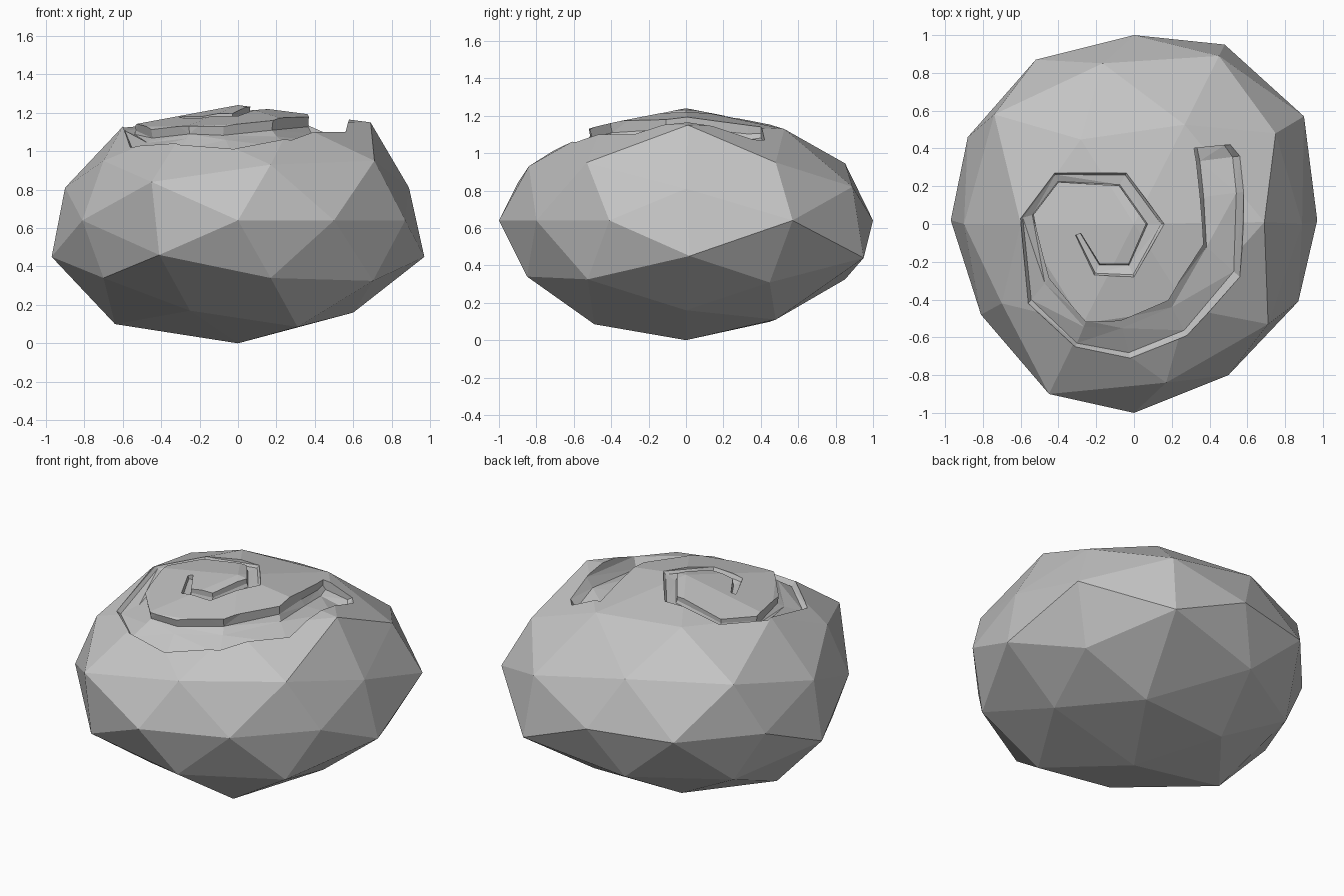
import bpy, bmesh, math
from mathutils import Vector, Matrix
from mathutils.bvhtree import BVHTree

if "Cube" in bpy.data.objects:
    bpy.data.objects.remove(bpy.data.objects["Cube"], do_unlink=True)

# Single stone grey material
stone = bpy.data.materials.new("stone_grey")
stone.use_nodes = True
grey = (0.55, 0.55, 0.55, 1)
stone.diffuse_color = grey
stone.node_tree.nodes["Principled BSDF"].inputs["Base Color"].default_value = grey


def add_object(name, bm):
    mesh = bpy.data.meshes.new(name)
    bm.to_mesh(mesh)
    mesh.materials.append(stone)
    obj = bpy.data.objects.new(name, mesh)
    bpy.context.scene.collection.objects.link(obj)
    return obj


# Boulder: squashed icosphere with its poles lying along y
body = bmesh.new()
bmesh.ops.create_icosphere(body, subdivisions=2, radius=1)
bmesh.ops.rotate(body, verts=body.verts, matrix=Matrix.Rotation(math.pi / 2, 3, "X"))
for v in body.verts:
    u = v.co.z
    v.co.x *= 1.02
    v.co.z = 0.62 * (1 + u) + 0.02 * (1 - u * u)

# Irregular corners: the nearest vertex is pulled to each point
corners = [
    (.48, .95, .44), (.45, .89, .82), (-.45, -.9, .84), (-.41, -.89, .46),
    (.5, -.8, .64), (.17, -.84, .93), (.17, -.85, .34), (.9, .57, .64),
    (.87, -.41, .64), (-.81, -.48, .64), (.71, -.53, .95), (.75, .48, .95),
    (.69, .01, 1.15), (.6, 0, .16), (-.25, -.51, .17), (-.74, .58, .96),
    (.89, 0, .81), (-.9, 0, .81), (-.97, .02, .45), (.97, .02, .45),
    (-.7, -.42, .95), (-.7, -.47, .34), (-.64, 0, .1), (.31, -.49, .085),
    (.31, .48, .11), (-.52, .87, .64), (-.88, .46, .64),
]
for corner in map(Vector, corners):
    nearest = min(body.verts, key=lambda v: (v.co - corner).length)
    nearest.co = corner
body.normal_update()
tree = BVHTree.FromBMesh(body)
boulder = add_object("boulder", body)


def surface_height(x, y):
    return tree.ray_cast(Vector((x, y, 3)), Vector((0, 0, -1)))[0].z


# Spiral groove, outside to inside: inner edge, outer edge, inner and outer depth
spiral = [
    ((.31, .40), (.51, .42), .06, .02),
    ((.32, .33), (.56, .36), .08, .05),
    ((.34, .14), (.58, .17), .09, .06),
    ((.36, -.10), (.56, -.28), .09, .06),
    ((.19, -.42), (.28, -.59), .08, .04),
    ((-.07, -.53), (-.02, -.71), .06, .03),
    ((-.26, -.53), (-.31, -.65), .06, .03),
    ((-.46, -.30), (-.56, -.42), .06, .02),
    ((-.53, .05), (-.60, .03), .05, .015),
    ((-.40, .22), (-.42, .27), .04, .015),
    ((-.08, .20), (-.04, .27), .04, .015),
    ((.06, 0), (.16, 0), .05, .015),
    ((-.03, -.21), (0, -.28), .05, .02),
    ((-.18, -.21), (-.21, -.27), .04, .02),
    ((-.28, -.05), (-.31, -.06), .03, .02),
]
groove = bmesh.new()
rings = []
for inner, outer, depth, rim in spiral:
    a, b = Vector(inner), Vector(outer)
    za, zb = surface_height(*a), surface_height(*b)
    undercut = -.15 if a.y < -.25 else .03
    profile = [
        (undercut, za - depth * .6),   # notch beneath the inner lip
        (.12, za - depth),             # foot of the inner wall
        (.84, zb - rim),               # outer side of the floor
        (1, zb),                       # outer edge
        (1.1, zb + .14),               # clear of the surface
        (.08, za + .14),
    ]
    rings.append([groove.verts.new((*a.lerp(b, f), z)) for f, z in profile])
for r, s in zip(rings, rings[1:]):
    for i in range(len(r)):
        j = (i + 1) % len(r)
        groove.faces.new((r[i], r[j], s[j], s[i]))
groove.faces.new(rings[0])
groove.faces.new(rings[-1])
bmesh.ops.triangulate(groove, faces=groove.faces)
bmesh.ops.recalc_face_normals(groove, faces=groove.faces)
cutter = add_object("groove_cutter", groove)
cutter.hide_render = True

# Carve the groove and drop the cutter
carve = boulder.modifiers.new("carve", "BOOLEAN")
carve.operation = "DIFFERENCE"
carve.solver = "EXACT"
carve.object = cutter
bpy.context.view_layer.objects.active = boulder
bpy.ops.object.modifier_apply(modifier=carve.name)
bpy.data.objects.remove(cutter, do_unlink=True)
for polygon in boulder.data.polygons:
    polygon.use_smooth = False
body.free()
groove.free()
